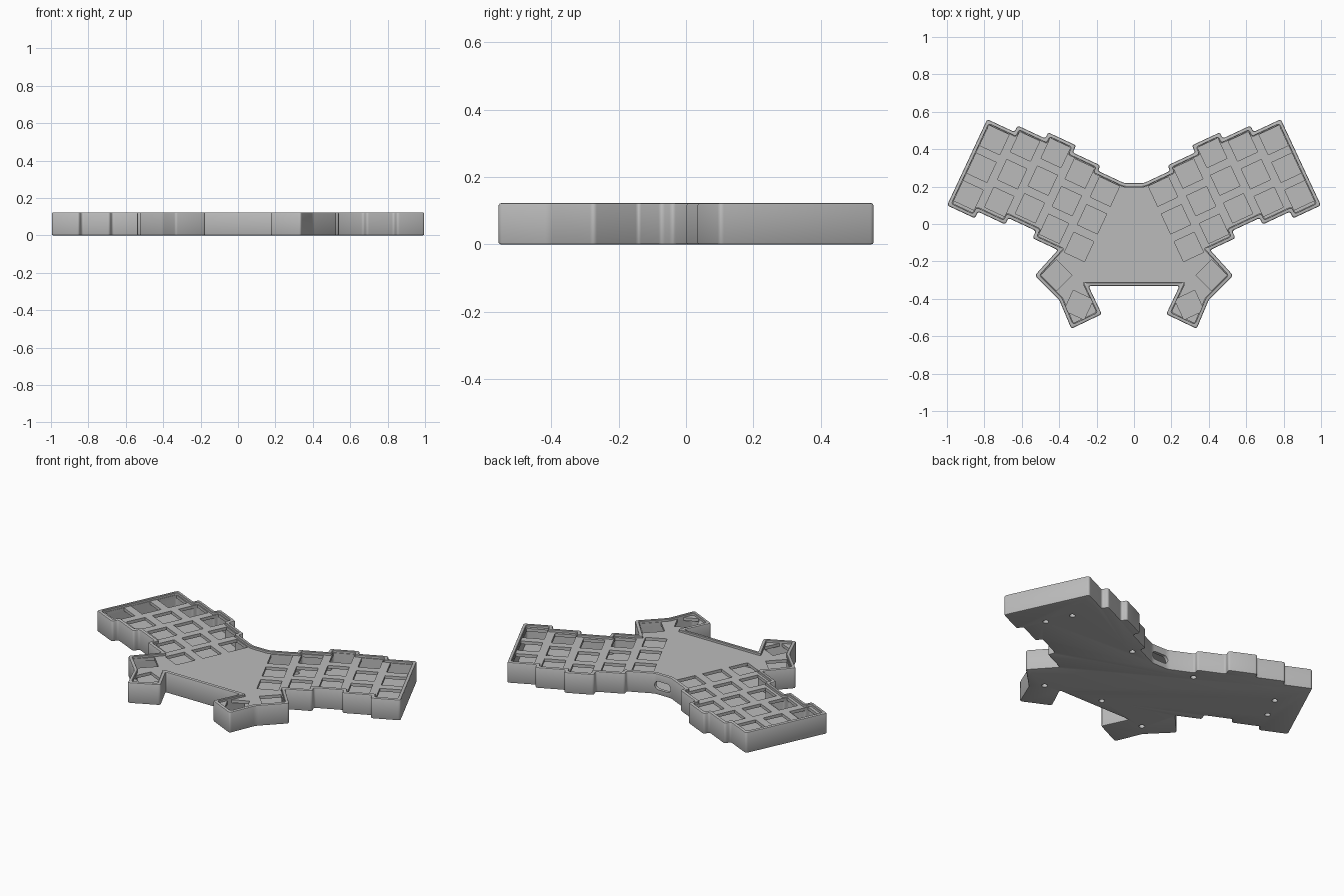
import bpy, bmesh, math
from mathutils import Vector, Matrix

if "Cube" in bpy.data.objects:
    bpy.data.objects.remove(bpy.data.objects["Cube"])

TILT = math.radians(25)
PITCH = 0.163
HOLE = 0.118
TOP = 0.123

grey = bpy.data.materials.new("matte grey")
grey.use_nodes = True
grey.diffuse_color = (0.5, 0.5, 0.5, 1)
grey.node_tree.nodes["Principled BSDF"].inputs["Base Color"].default_value = (0.5, 0.5, 0.5, 1)


def tilted(u, v):
    """Key-grid coordinates to the model plane."""
    c, s = math.cos(TILT), math.sin(TILT)
    return Vector((u * c - v * s, u * s + v * c))


def make_object(name, bm):
    bmesh.ops.recalc_face_normals(bm, faces=bm.faces)
    mesh = bpy.data.meshes.new(name)
    bm.to_mesh(mesh)
    bm.free()
    mesh.materials.append(grey)
    obj = bpy.data.objects.new(name, mesh)
    bpy.context.collection.objects.link(obj)
    return obj


# Half outline: staggered columns, then the two thumb keys
columns = [(0.14, 0.176), (0.295, 0.176), (0.295, 0.208), (0.458, 0.208), (0.458, 0.25),
           (0.623, 0.25), (0.623, 0.214), (0.787, 0.214), (0.787, 0.176), (0.948, 0.176),
           (0.948, -0.332), (0.784, -0.332), (0.784, -0.293), (0.622, -0.293),
           (0.622, -0.255), (0.46, -0.255), (0.46, -0.298), (0.31, -0.298)]
thumbs = [(0.53, -0.275), (0.40, -0.405), (0.335, -0.56), (0.172, -0.482), (0.243, -0.332)]
half = [tilted(*p) for p in columns] + [Vector(p) for p in thumbs]
outline = half + [Vector((-p.x, p.y)) for p in reversed(half)]


def rounded_outline(inset, radius=0.014, steps=5):
    """Outline moved inwards (it runs clockwise), with every corner rounded."""
    n = len(outline)
    moved = []
    for i, p in enumerate(outline):
        a = (p - outline[i - 1]).normalized()
        b = (outline[(i + 1) % n] - p).normalized()
        na, nb = Vector((a.y, -a.x)), Vector((b.y, -b.x))
        moved.append(p + (na + nb) * inset / (1 + na.dot(nb)))
    ring = []
    for i, p in enumerate(moved):
        a, b = moved[i - 1] - p, moved[(i + 1) % n] - p
        cut = min(radius, 0.45 * a.length, 0.45 * b.length)
        start, end = p + a.normalized() * cut, p + b.normalized() * cut
        for k in range(steps):
            t = k / (steps - 1)
            ring.append(start * (1 - t) ** 2 + p * 2 * t * (1 - t) + end * t ** 2)
    return ring


def stacked(name, levels):
    """Skin a stack of (inset, z) outlines and cap both ends."""
    bm = bmesh.new()
    rings = [[bm.verts.new((q.x, q.y, z)) for q in rounded_outline(d)] for d, z in levels]
    for low, high in zip(rings, rings[1:]):
        for i in range(len(low)):
            bm.faces.new((low[i - 1], low[i], high[i], high[i - 1]))
    bm.faces.new(rings[0])
    bm.faces.new(rings[-1])
    return make_object(name, bm)


def carve(obj, cutter):
    mod = obj.modifiers.new("cut", 'BOOLEAN')
    mod.operation = 'DIFFERENCE'
    mod.solver = 'EXACT'
    mod.object = cutter
    bpy.context.view_layer.objects.active = obj
    bpy.ops.object.modifier_apply(modifier=mod.name)
    bpy.data.objects.remove(cutter)


# Hollow tray with softened rim and base edge
tray = stacked("case_tray", [(0.005, 0), (0.0015, 0.0015), (0, 0.005), (0, TOP - 0.007),
                             (0.002, TOP - 0.002), (0.007, TOP), (0.017, TOP),
                             (0.019, TOP - 0.002), (0.019, 0.02)])
# Switch plate lying inside the rim
plate = stacked("switch_plate", [(0.0205, 0.092), (0.0205, 0.11)])

# Key openings: five columns of three plus two thumb keys per side
keys = []
for col, top_row in enumerate((0.089, 0.121, 0.167, 0.130, 0.091)):
    u = 0.866 - col * PITCH
    if col == 0:
        stagger = (0.091,)
    tops = (0.091, 0.129, 0.167, 0.122, 0.091)
    for row in range(3):
        keys.append((tilted(u, tops[col] - row * PITCH), TILT))
keys += [(Vector((0.415, -0.274)), math.radians(45)),
         (Vector((0.296, -0.433)), TILT)]
bm = bmesh.new()
for side in (1, -1):
    for p, turn in keys:
        place = (Matrix.Translation((side * p.x, p.y, 0.1)) @ Matrix.Rotation(side * turn, 4, 'Z')
                 @ Matrix.Diagonal((HOLE, HOLE, 0.1, 1)))
        bmesh.ops.create_cube(bm, size=1, matrix=place)
carve(plate, make_object("key_cutter", bm))

# Screw holes in the base
bm = bmesh.new()
screws = [(0.78, 0.19), (0.712, 0.332), (0.215, 0.242), (0.342, -0.342)]
for x, y in screws + [(-x, y) for x, y in screws] + [(0, -0.27)]:
    bmesh.ops.create_cone(bm, cap_ends=True, segments=24, radius1=0.016, radius2=0.016,
                          depth=0.06, matrix=Matrix.Translation((x, y, 0.01)))
carve(tray, make_object("screw_cutter", bm))

# Rounded cable port in the back wall
bm = bmesh.new()
ends = []
for y in (0.17, 0.26):
    ends.append([])
    for k in range(24):
        a = math.tau * (k + 0.5) / 24
        shift = math.copysign(0.028, math.cos(a))
        ends[-1].append(bm.verts.new((shift + 0.025 * math.cos(a), y, 0.055 + 0.025 * math.sin(a))))
for i in range(24):
    bm.faces.new((ends[0][i - 1], ends[0][i], ends[1][i], ends[1][i - 1]))
bm.faces.new(ends[0])
bm.faces.new(ends[1])
carve(tray, make_object("port_cutter", bm))

# Smooth the rounded corners, keep hard edges
for obj in (tray, plate):
    bpy.ops.object.select_all(action='DESELECT')
    obj.select_set(True)
    bpy.context.view_layer.objects.active = obj
    bpy.ops.object.shade_smooth_by_angle(angle=math.radians(35))
